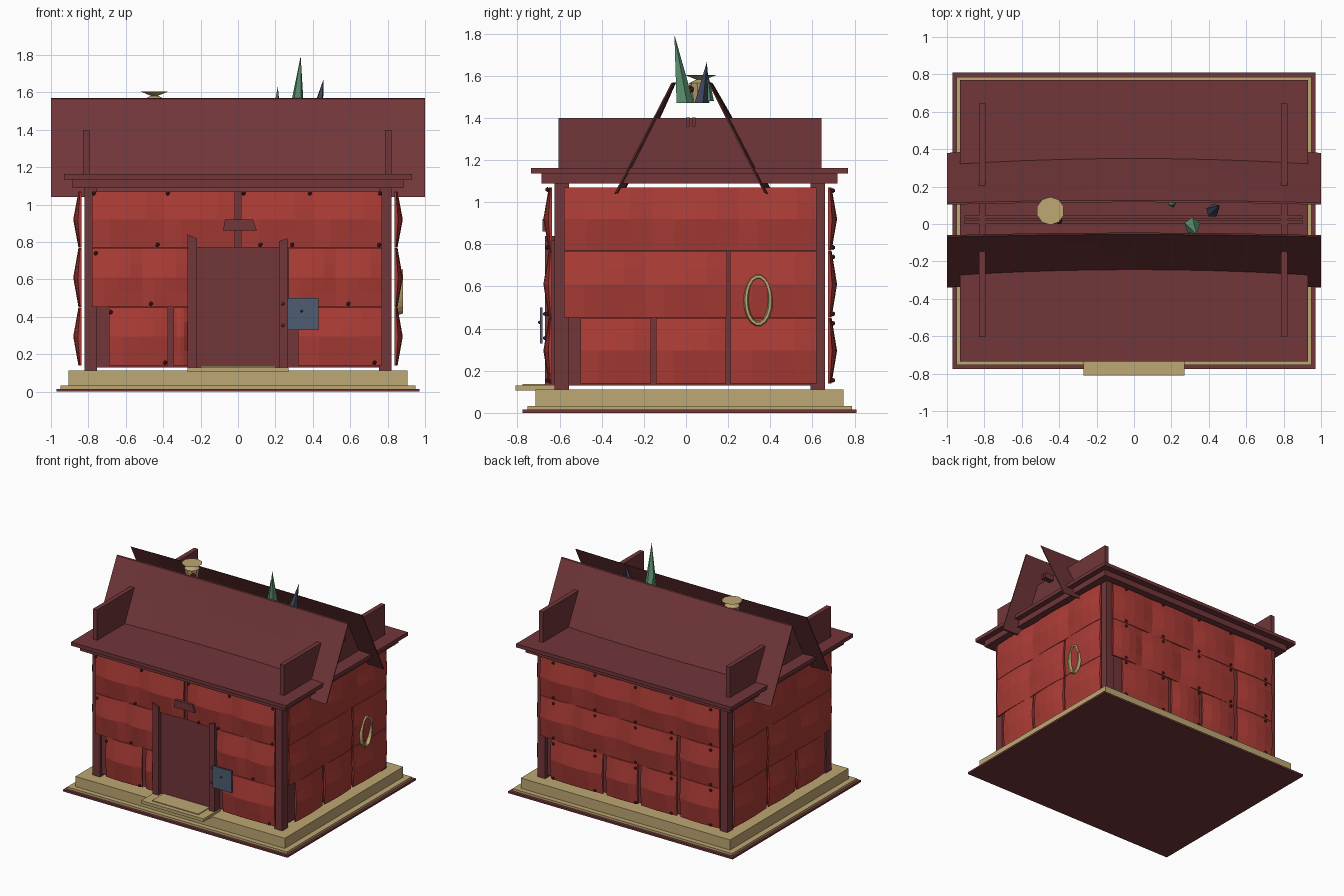
import bpy, bmesh, math
from mathutils import Vector, Matrix

if "Cube" in bpy.data.objects:
    bpy.data.objects.remove(bpy.data.objects["Cube"])

def material(name, rgb):
    m = bpy.data.materials.new(name)
    m.diffuse_color = [(c / 255 / 12.92 if c < 10 else ((c / 255 + .055) / 1.055) ** 2.4) for c in rgb] + [1]
    m.use_nodes = True
    m.node_tree.nodes["Principled BSDF"].inputs["Base Color"].default_value = m.diffuse_color
    return m

RED = material("red panel", (172, 60, 54))
MAROON = material("maroon timber", (113, 54, 57))
TAN = material("tan stone", (190, 168, 115))
BLUE = material("blue grey metal", (78, 92, 114))
GREEN = material("green crystal", (92, 146, 112))
NAVY = material("navy crystal", (66, 74, 98))
RIVET = material("dark red rivet", (98, 32, 32))

def finish(name, bm, mat):
    bmesh.ops.recalc_face_normals(bm, faces=bm.faces)
    me = bpy.data.meshes.new(name)
    bm.to_mesh(me)
    bm.free()
    me.materials.append(mat)
    ob = bpy.data.objects.new(name, me)
    bpy.context.collection.objects.link(ob)
    return ob

def box(name, x0, x1, y0, y1, z0, z1, mat=MAROON):
    bm = bmesh.new()
    bmesh.ops.create_cube(bm, size=1)
    for v in bm.verts:
        v.co = ((x0 + x1) / 2 + v.co.x * (x1 - x0), (y0 + y1) / 2 + v.co.y * (y1 - y0),
                (z0 + z1) / 2 + v.co.z * (z1 - z0))
    return finish(name, bm, mat)

def prism(name, pts, y0, y1, mat=MAROON):
    """Front-view outline (x, z) extruded along y."""
    bm = bmesh.new()
    f = bm.faces.new([bm.verts.new((x, y0, z)) for x, z in pts])
    r = bmesh.ops.extrude_face_region(bm, geom=[f], use_keep_orig=True)
    for v in r["geom"]:
        if isinstance(v, bmesh.types.BMVert):
            v.co.y = y1
    return finish(name, bm, mat)

def sheet(bm, nu, nv, point, back):
    """Closed curved plate: grid of point(u, v), with its copy moved by back(co)."""
    g = [[bm.verts.new(point(i / nu, j / nv)) for j in range(nv + 1)] for i in range(nu + 1)]
    fs = [bm.faces.new((g[i][j], g[i + 1][j], g[i + 1][j + 1], g[i][j + 1]))
          for i in range(nu) for j in range(nv)]
    r = bmesh.ops.extrude_face_region(bm, geom=fs, use_keep_orig=True)
    for v in r["geom"]:
        if isinstance(v, bmesh.types.BMVert):
            v.co = back(v.co)

# stepped base and door steps
box("base_plate", -.97, .97, -.775, .81, 0, .015)
box("base_lower_slab", -.95, .95, -.753, .787, .015, .032, TAN)
box("base_upper_slab", -.905, .905, -.715, .748, .032, .112, TAN)
box("door_step", -.27, .27, -.81, -.6, .106, .13, TAN)
box("door_step_inset", -.2, .2, -.775, -.6, .13, .136, TAN)

# inner wall, corner posts, eaves
box("wall_core", -.8, .8, -.605, .635, .13, 1.07)
for sx in (-1, 1):
    xa, xb = sorted((sx * .755, sx * .82))
    box("front_corner_post", xa, xb, -.625, -.555, .11, 1.09)
    box("back_corner_post", xa, xb, .592, .66, .11, 1.09)
box("eave_beam", -.885, .885, -.685, .718, 1.088, 1.135)
box("eave_slab", -.93, .93, -.735, .77, 1.135, 1.163)

# bulging wall panels in three rows, each row split in pieces
ROWS = ((.14, .45), (.453, .768), (.771, 1.07))
SIDES = {
    "front": lambda c: Vector((c.x, .02 - c.z, c.y)),
    "back": lambda c: Vector((-c.x, .02 + c.z, c.y)),
    "right": lambda c: Vector((c.z, c.x, c.y)),
    "left": lambda c: Vector((-c.z, c.x, c.y)),
}

def wall_panels(side, base, bulge, rows):
    bm = bmesh.new()
    for (z0, z1), spans in zip(ROWS, rows):
        for a, b in spans:
            def point(u, v):
                cu = 1 - (2 * u - 1) ** 2
                w = base + .008 * cu + (bulge - .008) * (.4 + .6 * cu) * (1 - abs(2 * v - 1))
                return Vector((a + u * (b - a), z0 + v * (z1 - z0), w))
            sheet(bm, 4, 4, point, lambda c: Vector((c.x, c.y, base - .008)))
    for v in bm.verts:
        v.co = SIDES[side](v.co)
    finish(side + "_wall_panels", bm, RED)

wall_panels("front", .663, .034, (
    ((-.69, -.375), (-.345, -.27), (.32, .77)),
    ((-.78, -.51), (-.51, -.27), (.27, .52), (.52, .77)),
    ((-.78, -.4), (-.4, -.015), (.015, .4), (.4, .77))))
wall_panels("back", .663, .034, (
    ((-.69, -.24), (-.21, .06), (.09, .4), (.43, .77)),
    ((-.78, -.5), (-.5, -.12), (-.12, .4), (.43, .77)),
    ((-.78, -.4), (-.4, 0), (0, .4), (.4, .77))))
side_rows = (((-.5, -.165), (-.142, .19), (.212, .62)),
             ((-.58, -.2), (-.2, .195), (.21, .62)),
             ((-.58, -.16), (-.16, .25), (.25, .62)))
wall_panels("right", .845, .036, side_rows)
wall_panels("left", .845, .036, side_rows)

# rivets on the front and back panels
RIVETS = ((-.77, 1.06), (-.375, 1.06), (.03, 1.06), (.385, 1.06), (.76, 1.06), (-.43, .785),
          (.12, .785), (.29, .785), (.755, .785), (-.76, .74), (-.465, .47), (.59, .47),
          (-.68, .425), (-.39, .155), (.73, .155))
BACK_RIVETS = [(x, z) for z in (1.055, .785, .74, .47, .425, .155) for x in (-.66, -.3, .05, .36, .7)]
for side, spots in (("front", RIVETS), ("back", BACK_RIVETS)):
    bm = bmesh.new()
    for x, z in spots:
        p = SIDES[side](Vector((x, z, .677)))
        bmesh.ops.create_icosphere(bm, subdivisions=1, radius=.012, matrix=Matrix.Translation(p))
    finish(side + "_rivets", bm, RIVET)

# door, jambs and plaque
box("door", -.22, .22, -.635, -.6, .13, .77)
prism("door_jamb_left", ((-.27, .13), (-.22, .13), (-.22, .82), (-.27, .84)), -.67, -.6)
prism("door_jamb_right", ((.22, .13), (.265, .13), (.265, .82), (.22, .805)), -.67, -.6)
prism("door_plaque", ((-.08, .862), (.1, .862), (.08, .92), (-.07, .92)), -.68, -.655)

# metal repair plate
box("repair_plate", .265, .43, -.694, -.68, .33, .5, BLUE)
bm = bmesh.new()
for x, z in ((.24, .355), (.24, .47)):
    bmesh.ops.create_icosphere(bm, subdivisions=1, radius=.01, matrix=Matrix.Translation((x, -.67, z)))
finish("hinge_rivets", bm, BLUE)
bm = bmesh.new()
bmesh.ops.create_icosphere(bm, subdivisions=1, radius=.008, matrix=Matrix.Translation((.34, -.695, .43)))
finish("plate_rivet", bm, RIVET)

# oval window ring on the right wall
bm = bmesh.new()
N, M = 18, 6
rings = []
for i in range(N):
    a = 2 * math.pi * i / N
    ring = []
    for j in range(M):
        t = 2 * math.pi * j / M
        k = .012 * math.cos(t)
        ring.append(bm.verts.new((.862 + .022 * math.sin(t), .343 + (.058 + k) * math.cos(a),
                                  .535 + (.113 + k) * math.sin(a))))
    rings.append(ring)
for i in range(N):
    p, q = rings[i], rings[(i + 1) % N]
    for j in range(M):
        bm.faces.new((p[j], q[j], q[(j + 1) % M], p[(j + 1) % M]))
finish("window_ring", bm, TAN)

# two sagging roof sheets, gable fins and ridge rails
for name, ylow, ytop in (("front_roof_sheet", -.34, -.07), ("back_roof_sheet", .38, .113)):
    bm = bmesh.new()
    def roof(u, v):
        x = 2 * u - 1
        return Vector((x, ylow + v * (ytop - ylow) + .034 * (1 - .6 * v * v) * (1 - x * x), 1.04 + v * .525))
    sheet(bm, 10, 5, roof, lambda c: c + Vector((0, .01 if ylow < 0 else -.01, .004)))
    finish(name, bm, MAROON)
for x in (-.812, .804):
    box("gable_fin", x - .018, x + .018, -.605, .643, 1.16, 1.4)
box("ridge_rail_front", -.905, .9, .0, .018, 1.36, 1.402)
box("ridge_rail_back", -.905, .9, .028, .045, 1.36, 1.402)

# crystals leaning on the ridge
def crystal(name, x, y, z, r, tip, sides, mat):
    bm = bmesh.new()
    top = bm.verts.new(tip)
    low = [bm.verts.new((x + r * math.cos(2 * math.pi * i / sides + .3),
                         y + r * math.sin(2 * math.pi * i / sides + .3), z)) for i in range(sides)]
    bm.faces.new(low)
    for i in range(sides):
        bm.faces.new((low[i], low[(i + 1) % sides], top))
    finish(name, bm, mat)

crystal("large_crystal", .312, -.008, 1.47, .045, (.335, -.055, 1.795), 5, GREEN)
crystal("navy_crystal", .42, .07, 1.47, .036, (.457, .1, 1.67), 5, NAVY)
crystal("small_crystal", .205, .11, 1.48, .024, (.213, .1, 1.63), 4, GREEN)

# spool-shaped chimney pot and its knob
bm = bmesh.new()
for r0, r1, z0, z1 in ((.04, .055, 1.47, 1.565), (.055, .02, 1.565, 1.582), (.02, .075, 1.582, 1.604)):
    bmesh.ops.create_cone(bm, cap_ends=True, segments=10, radius1=r0, radius2=r1, depth=z1 - z0,
                          matrix=Matrix.Translation((-.447, .07, (z0 + z1) / 2)))
finish("chimney_pot", bm, TAN)
bm = bmesh.new()
bmesh.ops.create_icosphere(bm, subdivisions=1, radius=.02, matrix=Matrix.Translation((-.40, .018, 1.535)))
finish("chimney_knob", bm, RIVET)
